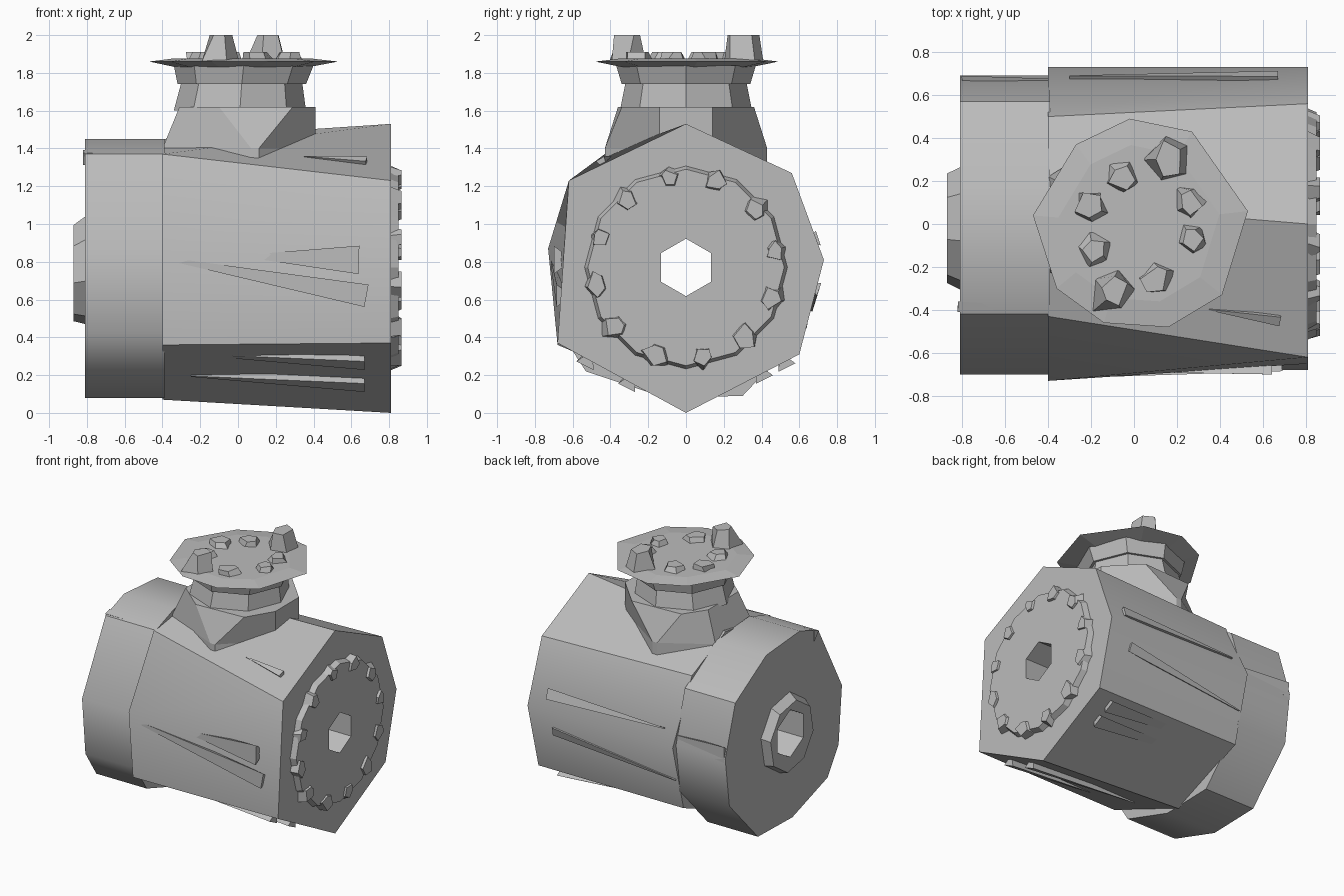
import bpy, bmesh, math, random
from mathutils import Vector, Matrix

random.seed(4)
if "Cube" in bpy.data.objects:
    bpy.data.objects.remove(bpy.data.objects["Cube"])

GREY = bpy.data.materials.new("cast_grey")
GREY.use_nodes = True
COLOUR = (0.5, 0.5, 0.5, 1)
GREY.diffuse_color = COLOUR
GREY.node_tree.nodes["Principled BSDF"].inputs["Base Color"].default_value = COLOUR


def finish(name, bm):
    bmesh.ops.recalc_face_normals(bm, faces=bm.faces)
    me = bpy.data.meshes.new(name)
    bm.to_mesh(me)
    bm.free()
    me.materials.append(GREY)
    ob = bpy.data.objects.new(name, me)
    bpy.context.collection.objects.link(ob)
    return ob


def loft(name, rings):
    """Closed solid through rings holding equal numbers of points."""
    bm = bmesh.new()
    rows = [[bm.verts.new(p) for p in ring] for ring in rings]
    n = len(rows[0])
    for a, b in zip(rows, rows[1:]):
        for i in range(n):
            j = (i + 1) % n
            bm.faces.new((a[i], a[j], b[j], b[i]))
    bm.faces.new(rows[0])
    bm.faces.new(rows[-1])
    return finish(name, bm)


def across(x, outline):
    return [(x, y, z) for y, z in outline]


def level(z, outline, s=1.0):
    return [(x * s, y * s, z) for x, y in outline]


def circle(r, n, turn=0.0, cu=0.0, cv=0.77):
    return [(cu + r * math.cos(turn + math.tau * i / n),
             cv + r * math.sin(turn + math.tau * i / n)) for i in range(n)]


def lug(name, at, axis, size, height, turn):
    """Faceted, tapered, uneven bolt head."""
    bm = bmesh.new()
    bmesh.ops.create_cone(bm, cap_ends=True, segments=5, radius1=size,
                          radius2=size * 0.7, depth=height)
    for v in bm.verts:
        v.co.x += random.uniform(-0.2, 0.2) * size
        v.co.y += random.uniform(-0.2, 0.2) * size
    rot = Vector((0, 0, 1)).rotation_difference(Vector(axis)).to_matrix().to_4x4()
    bm.transform(Matrix.Translation(at) @ rot @ Matrix.Rotation(turn, 4, "Z"))
    return finish(name, bm)


def wedge(name, tip, end, width, out):
    """Long sliver rib widening from its tip to a blunt end."""
    tip, end, out = Vector(tip), Vector(end), Vector(out)
    side = (end - tip).cross(out).normalized() * width / 2
    depth = out.normalized() * 0.06
    return loft(name, [[tip - side * 0.1, tip + side * 0.1, tip - depth],
                       [end - side + out, end + side + out, end - depth]])


# Main barrel and the narrower rear barrel
front_end = [(0, 1.53), (0.56, 1.27), (0.73, 0.81), (0.6, 0.31),
             (0, 0), (-0.68, 0.37), (-0.65, 0.8), (-0.62, 1.23)]
inner_end = [(0.1, 1.45), (0.5, 1.27), (0.73, 0.81), (0.6, 0.31),
             (0, 0.07), (-0.68, 0.36), (-0.73, 0.87), (-0.43, 1.37)]
rear_end = [(0.2, 1.42), (0.57, 1.2), (0.69, 0.82), (0.64, 0.45), (0.3, 0.09),
            (-0.11, 0.08), (-0.53, 0.22), (-0.66, 0.42), (-0.7, 0.85),
            (-0.42, 1.37), (-0.2, 1.45)]
barrel = loft("main_barrel", [across(-0.4, inner_end), across(0.81, front_end)])
rear = loft("rear_barrel", [across(-0.81, rear_end), across(-0.39, rear_end)])

# End plates
plate = loft("end_plate", [across(0.78, circle(0.55, 12)), across(0.85, circle(0.52, 12))])
hub = loft("rear_hub", [across(-0.79, circle(0.3, 8, 0.2, -0.02, 0.76)),
                        across(-0.87, circle(0.26, 8, 0.2, -0.02, 0.74))])

# Open bore through everything
bore = loft("bore_cutter", [across(-1, circle(0.18, 6, math.pi / 6)),
                            across(1, circle(0.15, 6, math.pi / 6))])
bore.hide_render = True
for part in (barrel, rear, plate, hub):
    mod = part.modifiers.new("bore", "BOOLEAN")
    mod.operation = "DIFFERENCE"
    mod.solver = "EXACT"
    mod.object = bore
    bpy.context.view_layer.objects.active = part
    bpy.ops.object.modifier_apply(modifier="bore")
bpy.data.objects.remove(bore)

# Soft shading over the shallow barrel edges
for part in (barrel, rear):
    bpy.ops.object.select_all(action="DESELECT")
    part.select_set(True)
    bpy.context.view_layer.objects.active = part
    bpy.ops.object.shade_smooth_by_angle(angle=math.radians(40))

# Ring of bolt heads on the end plate
for i in range(12):
    a = math.tau * (i + 0.35) / 12
    at = (0.83, 0.48 * math.cos(a), 0.77 + 0.48 * math.sin(a))
    lug("end_bolt", at, (1, 0, 0), random.uniform(0.06, 0.09), 0.07, a)

# Stepped neck: pointed base, collar and lip
neck_base = [(0.07, -0.43), (0.11, -0.43), (0.41, -0.14), (0.41, 0.14),
             (-0.02, 0.43), (-0.06, 0.43), (-0.4, 0.22), (-0.4, -0.22)]
neck_top = [(-0.1, -0.36), (0.29, -0.34), (0.41, -0.14), (0.41, 0.14),
            (0.2, 0.36), (-0.2, 0.34), (-0.31, 0.18), (-0.31, -0.18)]
loft("neck_base", [level(1.3, neck_base), level(1.4, neck_base), level(1.62, neck_top)])
loft("neck_collar", [level(1.6, circle(0.35, 8, 0, 0.01, 0)),
                     level(1.75, circle(0.32, 8, 0, 0.02, 0))])
loft("neck_lip", [level(1.74, circle(0.34, 8, 0, 0.02, 0)),
                  level(1.84, circle(0.37, 8, 0, 0.03, 0))])

# Thin flange with a knife edge
flange = [(-0.02, 0.49), (0.27, 0.43), (0.53, 0.06), (0.41, -0.33), (0.16, -0.48),
          (-0.14, -0.46), (-0.36, -0.3), (-0.47, 0.04), (-0.27, 0.37)]
loft("neck_flange", [level(1.83, flange, 0.7), level(1.86, flange), level(1.875, flange, 0.75)])

# Flange bolts: two tall, the rest low
for x, y in [(0.16, 0.3), (-0.1, -0.31)]:
    lug("tall_flange_bolt", (x, y, 1.93), (0, 0, 1), 0.105, 0.14, x)
for x, y in [(-0.05, 0.22), (-0.2, 0.08), (0.26, 0.1), (0.27, -0.07),
             (0.1, -0.26), (-0.19, -0.12)]:
    lug("low_flange_bolt", (x, y, 1.885), (0, 0, 1), 0.085, 0.05, y * 9)

# Sliver ribs hugging the barrels
wedge("front_rib", (0.05, -0.69, 0.83), (0.64, -0.66, 0.81), 0.15, (0, -0.04, 0))
wedge("front_lower_rib", (-0.4, -0.72, 0.82), (0.68, -0.66, 0.62), 0.12, (0, -0.025, 0))
wedge("upper_rib", (0.35, -0.4, 1.36), (0.68, -0.44, 1.32), 0.05, (0, -0.015, 0.025))
for s, y, z in [(-1, -0.52, 0.28), (-1, -0.3, 0.163), (1, 0.4, 0.207), (1, 0.52, 0.27)]:
    wedge("underside_rib", (-0.25, y, z + 0.03), (0.67, y, z), 0.1, (0, s * 0.015, -0.03))
wedge("back_rib", (-0.3, 0.69, 0.92), (0.67, 0.685, 0.92), 0.08, (0, 0.015, 0.005))
wedge("back_lower_rib", (-0.38, 0.67, 0.54), (0.62, 0.69, 0.66), 0.07, (0, 0.015, -0.005))
wedge("rear_back_rib", (-0.2, 0.67, 0.87), (-0.8, 0.67, 0.85), 0.12, (0, 0.02, 0))
wedge("rear_top_rib", (-0.2, -0.4, 1.37), (-0.82, -0.38, 1.37), 0.05, (0, -0.005, 0.015))
